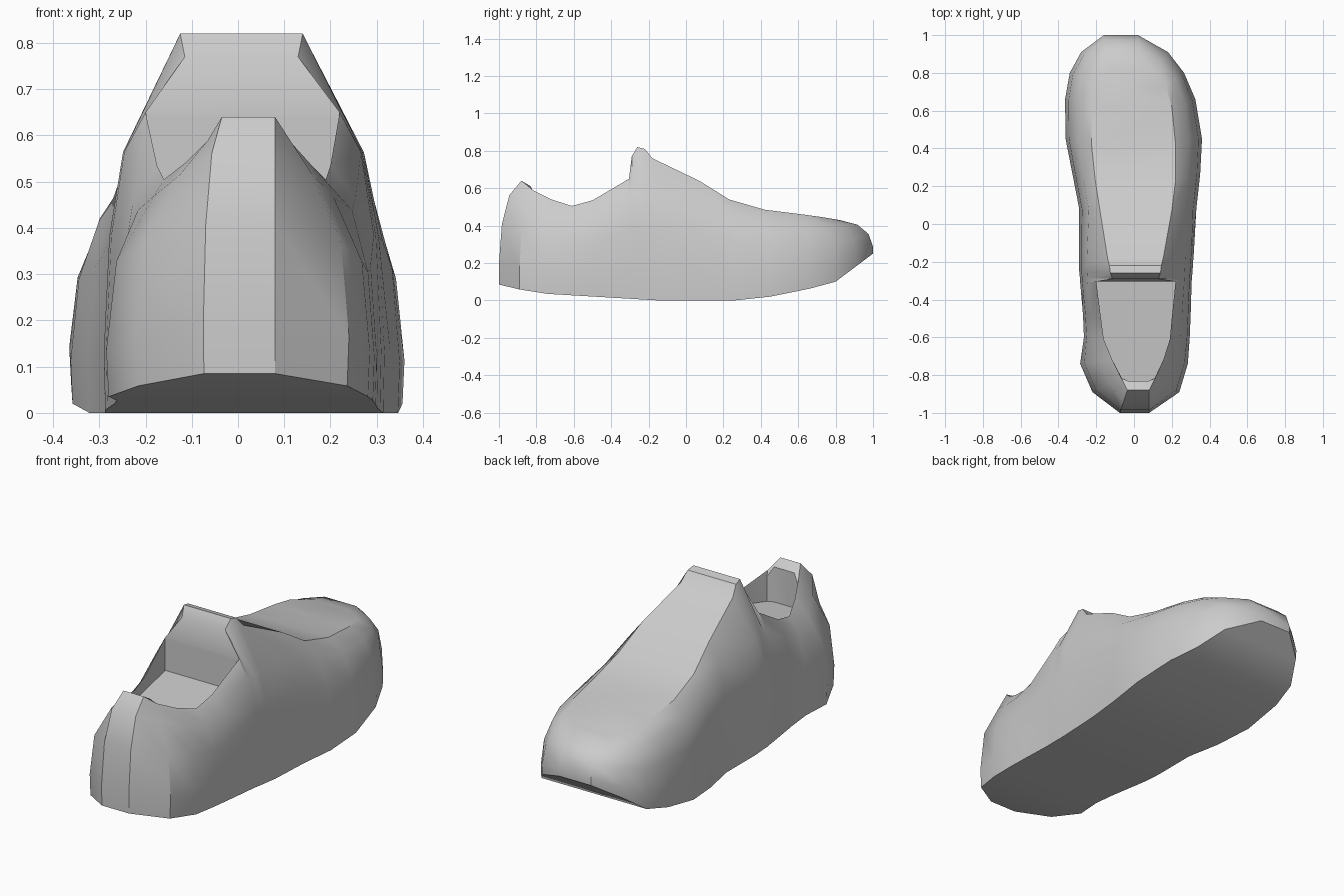
import bpy, bmesh

if "Cube" in bpy.data.objects:
    bpy.data.objects.remove(bpy.data.objects["Cube"])

# Stations heel to toe: outline y, left x, right x | rim y, left x, right x, rim height
STATIONS = [
    (-1.00, -.075, .08, -.88, -.035, .08, .64),
    (-.89, -.22, .24, -.82, -.065, .11, .59),
    (-.74, -.285, .285, -.72, -.115, .155, .54),
    (-.60, -.265, .295, -.61, -.16, .19, .505),
    (-.48, -.27, .30, -.50, -.175, .20, .535),
    (-.31, -.285, .305, -.305, -.20, .22, .65),
    (-.28, -.287, .307, -.29, -.115, .13, .77),
    (-.25, -.29, .31, -.26, -.125, .14, .82),
    (-.20, -.29, .313, -.22, -.13, .145, .81),
    (-.15, -.29, .317, -.18, -.14, .155, .76),
    (.08, -.29, .33, .07, -.18, .20, .64),
    (.26, -.325, .35, .23, -.205, .22, .54),
    (.45, -.362, .36, .42, -.225, .22, .485),
    (.66, -.365, .325, .62, -.225, .20, .46),
    (.80, -.34, .265, .73, -.215, .17, .445),
    (.91, -.28, .18, .79, -.17, .11, .435),
    (1.00, -.16, .02, .82, -.14, .04, .43),
]
# Side-view curve of the sole
SOLE = [(-1, .085), (-.9, .06), (-.74, .035), (-.15, 0), (.27, 0),
        (.45, .02), (.65, .06), (.8, .10), (1, .25)]
# Layers from sole to rim: (inward fraction, height fraction)
LAYERS = [(.03, 0), (0, .2), (.13, .58), (.46, .86), (1, 1)]
MOUTH = 6         # stations around the foot opening


def lerp(a, b, t):
    return a + (b - a) * t


def sole_z(y):
    for (y0, z0), (y1, z1) in zip(SOLE, SOLE[1:]):
        if y <= y1:
            return lerp(z0, z1, (y - y0) / (y1 - y0))
    return SOLE[-1][1]


bm = bmesh.new()
n = len(STATIONS)


def side_point(st, right, f, g):
    y, xl, xr, ry, rl, rr, zt = st
    x, rx = (xr, rr) if right else (xl, rl)
    top = zt
    if g < 1:
        top = min(zt, .66)
        if -.4 < y < 0:             # body stays smooth below the tongue
            rx = .22 if right else -.20
            top = .655
        if -.95 < y < -.7 and g > .8:    # heel corners lean in
            f += .15
    yy = y if g == 0 else lerp(y, ry, f)
    return bm.verts.new((lerp(x, rx, f), yy, lerp(sole_z(y), top, g)))


# Outer wall: closed contours running up the left side and back down the right
rings = []
for f, g in LAYERS:
    left = [side_point(s, False, f, g) for s in STATIONS]
    right = [side_point(s, True, f, g) for s in STATIONS]
    rings.append((left, right))


def loop(pair):
    return pair[0] + pair[1][::-1]


def bridge(a, b):
    for i in range(len(a)):
        j = (i + 1) % len(a)
        bm.faces.new((a[i], a[j], b[j], b[i]))


def strip(pair, start, end):
    l, r = pair
    for i in range(start, end):
        bm.faces.new((l[i], l[i + 1], r[i + 1], r[i]))


for lower, upper in zip(rings, rings[1:]):
    bridge(loop(lower), loop(upper))

# Underside, and the top panel from the tongue to the toe
strip(rings[0], 0, n - 1)
rim = rings[-1]
strip(rim, MOUTH - 1, n - 1)

# Foot opening: collar thickness at the heel, short inner wall, sloping floor
def inner(height):
    sides = []
    for side in rim:
        row = []
        for v in side[:MOUTH]:
            x, y, z = v.co
            y = max(y, -.83) if v is side[0] else max(y, -.815)
            row.append(bm.verts.new((x, y, height(y, z))))
        sides.append(row)
    return sides


collar = inner(lambda y, z: z - .03 if y < -.7 else z - .01)
floor = inner(lambda y, z: lerp(.43, .48, (y + .83) / .525))
bridge(loop((rim[0][:MOUTH], rim[1][:MOUTH])), loop(collar))
bridge(loop(collar), loop(floor))
strip(floor, 0, MOUTH - 1)

bmesh.ops.recalc_face_normals(bm, faces=bm.faces)
mesh = bpy.data.meshes.new("shoe")
bm.to_mesh(mesh)
bm.free()
shoe = bpy.data.objects.new("shoe", mesh)
bpy.context.collection.objects.link(shoe)
bpy.context.view_layer.objects.active = shoe
shoe.select_set(True)
bpy.ops.object.shade_smooth_by_angle(angle=0.6)
